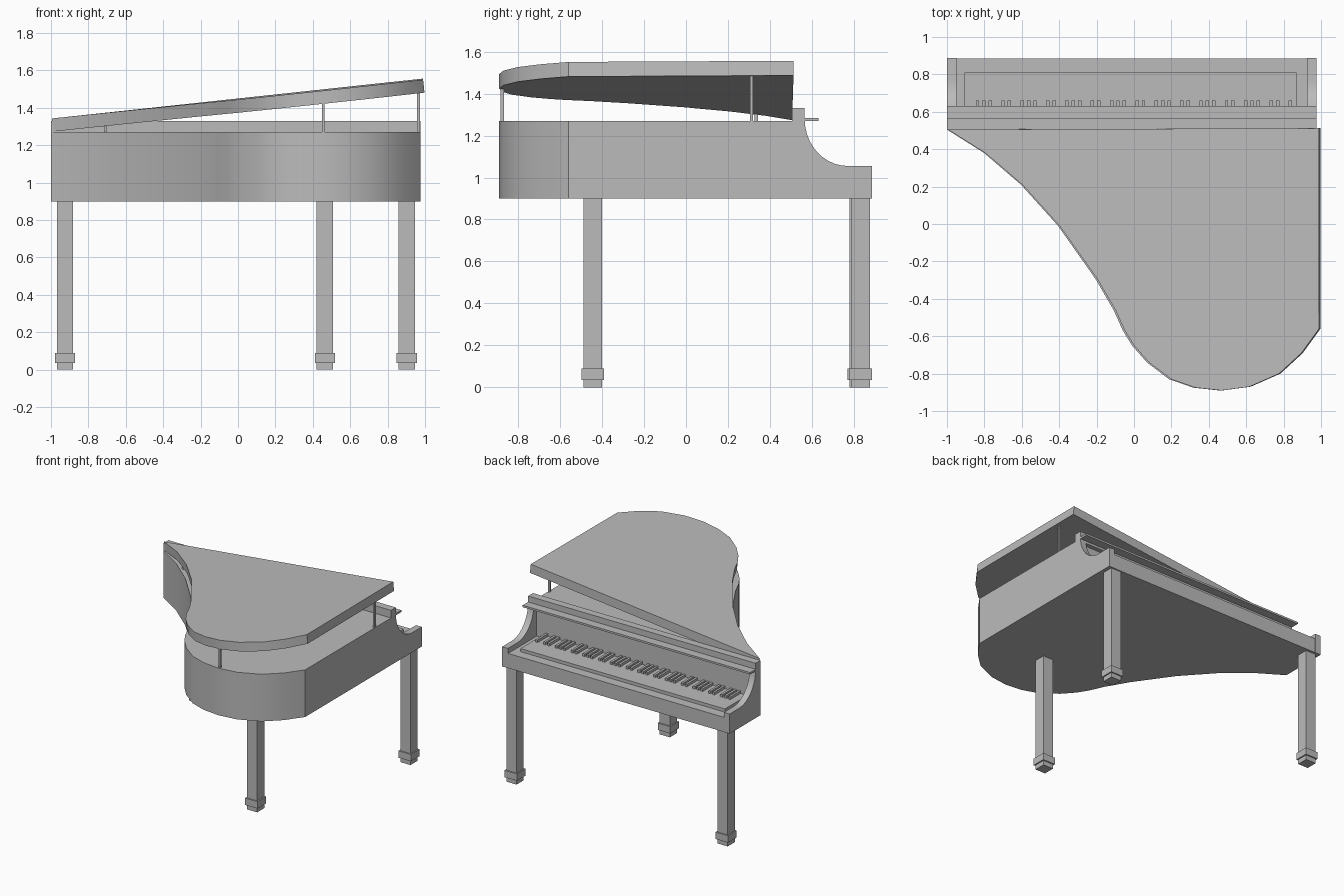
import bpy, bmesh, math
from mathutils import Vector

cube = bpy.data.objects.get("Cube")
if cube:
    bpy.data.objects.remove(cube, do_unlink=True)

grey = bpy.data.materials.new("plain grey")
grey.use_nodes = True
grey.diffuse_color = (0.5, 0.5, 0.5, 1)
bsdf = next(n for n in grey.node_tree.nodes if n.type == 'BSDF_PRINCIPLED')
bsdf.inputs["Base Color"].default_value = (0.5, 0.5, 0.5, 1)


def finish(name, bm):
    bmesh.ops.recalc_face_normals(bm, faces=bm.faces)
    mesh = bpy.data.meshes.new(name)
    bm.to_mesh(mesh)
    bm.free()
    mesh.materials.append(grey)
    obj = bpy.data.objects.new(name, mesh)
    bpy.context.collection.objects.link(obj)
    return obj


def prism(name, points, offset):
    """Extrude a closed outline of 3D points along an offset."""
    bm = bmesh.new()
    face = bm.faces.new([bm.verts.new(p) for p in points])
    top = bmesh.ops.extrude_face_region(bm, geom=[face], use_keep_orig=True)
    moved = [v for v in top["geom"] if isinstance(v, bmesh.types.BMVert)]
    bmesh.ops.translate(bm, verts=moved, vec=Vector(offset))
    return finish(name, bm)


def add_box(bm, x, y, z):
    verts = bmesh.ops.create_cube(bm, size=1)["verts"]
    for v in verts:
        v.co = [lo + (c + 0.5) * (hi - lo) for c, (lo, hi) in zip(v.co, (x, y, z))]


def boxes(name, *specs):
    bm = bmesh.new()
    for spec in specs:
        add_box(bm, *spec)
    return finish(name, bm)


def smooth(obj):
    bpy.ops.object.select_all(action='DESELECT')
    obj.select_set(True)
    bpy.context.view_layer.objects.active = obj
    bpy.ops.object.shade_smooth_by_angle(angle=math.radians(30))


# Wing-shaped plan shared by the case and the lid
plan = [(-1, .505), (-.8, .38), (-.6, .21), (-.4, -.01), (-.2, -.29), (-.1, -.46),
        (-.05, -.57), (0, -.65), (.08, -.74), (.2, -.83), (.33, -.875), (.47, -.89),
        (.62, -.87), (.78, -.8), (.9, -.69), (.995, -.56), (.995, .512)]
LEFT, RIGHT, BASE, TOP = -1.0, 0.975, 0.9, 1.27

# Case
fit = (RIGHT - LEFT) / 1.995
smooth(prism("case", [(LEFT + (x + 1) * fit, y, BASE) for x, y in plan], (0, 0, TOP - BASE)))

# Raised lid, hinged along the low side
lid = prism("lid", [(x, y, -0.07) for x, y in plan], (0, 0, 0.07))
lid.location.z = 1.447
lid.rotation_euler = (0.005, -0.107, 0)
smooth(lid)

# Cheeks with a scooped front edge
scoop = [(0.77 + 0.205 * math.cos(a), TOP + 0.01 + 0.225 * math.sin(a))
         for a in (math.radians(270 - 9 * i) for i in range(11))]
profile = [(0.505, BASE), (0.887, BASE), (0.887, 1.055)] + scoop + [(0.565, 1.33), (0.505, 1.33)]
for name, x in (("right_cheek", LEFT), ("left_cheek", RIGHT - 0.05)):
    smooth(prism(name, [(x, y, z) for y, z in profile], (0.05, 0, 0)))

# Keyboard bed, back wall, top rail and narrow shelf
boxes("key_bed", ((LEFT + 0.05, RIGHT - 0.05), (0.505, 0.885), (BASE, 1.015)))
boxes("fall_board", ((LEFT + 0.05, RIGHT - 0.05), (0.5, 0.53), (1.0, TOP)))
boxes("top_rail", ((LEFT, RIGHT), (0.505, 0.565), (1.25, 1.33)))
boxes("shelf", ((LEFT, RIGHT), (0.56, 0.632), (1.268, 1.283)))

# Keys
K0, K1, COUNT = 0.87, -0.905, 52
boxes("white_keys", ((K1, K0), (0.53, 0.81), (1.0, 1.04)))
step = (K0 - K1) / COUNT
sharps = [K0 - step * (i + 1) for i in range(COUNT - 1) if i % 7 in (0, 2, 3, 5, 6)]
boxes("black_keys", *[((x - 0.009, x + 0.009), (0.53, 0.66), (1.035, 1.06)) for x in sharps])

# Legs with a square cuff near the floor
for name, x, y in (("tail_leg", 0.465, -0.445), ("right_leg", -0.925, 0.823), ("left_leg", 0.902, 0.832)):
    r, c = 0.044, 0.054
    boxes(name, ((x - r, x + r), (y - r, y + r), (0, BASE + 0.005)),
          ((x - c, x + c), (y - c, y + c), (0.036, 0.09)))

# Lid props
for name, x, y, top in (("long_prop", 0.965, 0.312, 1.485), ("tail_prop", 0.455, -0.875, 1.43),
                        ("short_prop", -0.71, 0.335, 1.31)):
    boxes(name, ((x - 0.007, x + 0.007), (y - 0.008, y + 0.008), (TOP - 0.01, top)))
